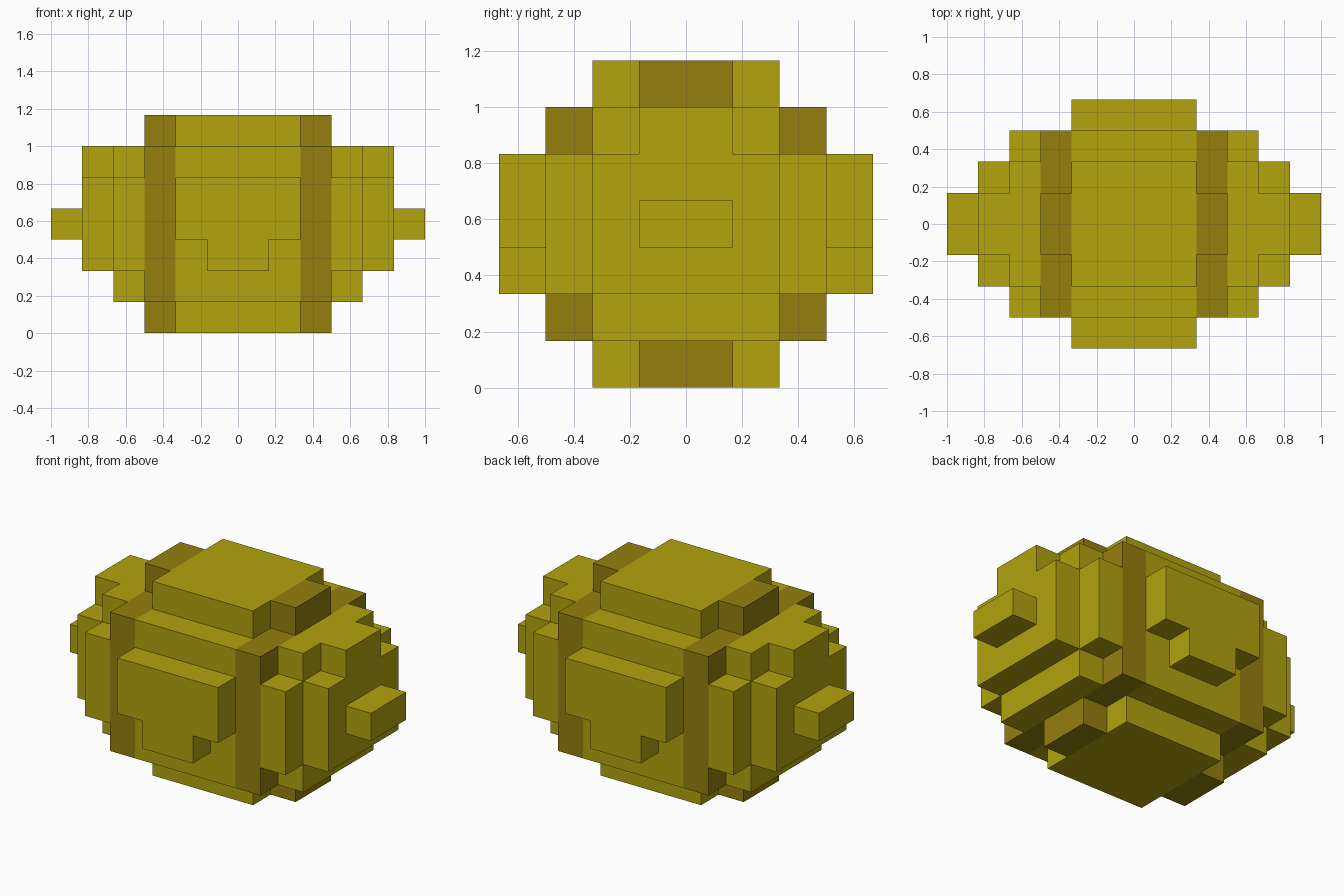
import bpy, bmesh
from mathutils import Vector

if "Cube" in bpy.data.objects:
    bpy.data.objects.remove(bpy.data.objects["Cube"], do_unlink=True)

U = 1 / 6  # edge length of one block


def material(name, rgb):
    m = bpy.data.materials.new(name)
    m.use_nodes = True
    m.diffuse_color = (*rgb, 1)
    m.node_tree.nodes["Principled BSDF"].inputs["Base Color"].default_value = (*rgb, 1)
    return m


yellow = material("mustard_yellow", (0.445, 0.371, 0.0044))
brown = material("dark_ochre", (0.296, 0.212, 0.004))


def blocks(slabs, side=1):
    """Cells filled by slabs (x from, x to, half depth, z from, z to)."""
    cells = set()
    for x0, x1, depth, z0, z1 in slabs:
        for x in range(x0, x1):
            for y in range(-depth, depth):
                for z in range(z0, z1):
                    cells.add((x if side > 0 else -1 - x, y, z))
    return cells


# Rounded body with a stepped plate on front and back
body = [(-2, 2, 2, 0, 7), (-2, 2, 3, 1, 6), (-2, 2, 4, 3, 5), (-1, 1, 4, 2, 3)]
# Dark hoop round each end of the body
hoop = [(2, 3, 1, 0, 7), (2, 3, 3, 1, 6)]
# Stepped cap outside each hoop
cap = [(3, 4, 2, 1, 6), (3, 4, 3, 2, 5), (4, 5, 2, 2, 5), (4, 5, 1, 5, 6)]
# Stub handle on each cap
handle = [(5, 6, 1, 3, 4)]

parts = {"body": (blocks(body), yellow)}
for label, side in (("left", 1), ("right", -1)):
    parts[label + "_hoop"] = (blocks(hoop, side), brown)
    parts[label + "_cap"] = (blocks(cap, side), yellow)
    parts[label + "_handle"] = (blocks(handle, side), yellow)

filled = set().union(*(cells for cells, _ in parts.values()))


def skin(name, cells, mat):
    """Make the outer faces of the cells, joined into large flat faces."""
    bm = bmesh.new()
    for cell in sorted(cells):
        centre = Vector(cell) + Vector((0.5, 0.5, 0.5))
        for axis in range(3):
            for sign in (-1, 1):
                n, a, b = Vector(), Vector(), Vector()
                n[axis] = sign / 2
                a[(axis + 1) % 3] = 0.5
                b[(axis + 2) % 3] = sign / 2
                beside = tuple(round(c + 2 * d) for c, d in zip(cell, n))
                if beside in filled:
                    continue
                ring = (-a - b, a - b, a + b, b - a)
                bm.faces.new([bm.verts.new((centre + n + r) * U) for r in ring])
    bmesh.ops.remove_doubles(bm, verts=bm.verts, dist=0.001)
    bmesh.ops.dissolve_limit(bm, angle_limit=0.01, verts=bm.verts, edges=bm.edges)
    mesh = bpy.data.meshes.new(name)
    bm.to_mesh(mesh)
    bm.free()
    mesh.materials.append(mat)
    bpy.context.collection.objects.link(bpy.data.objects.new(name, mesh))


for name, (cells, mat) in parts.items():
    skin(name, cells, mat)
